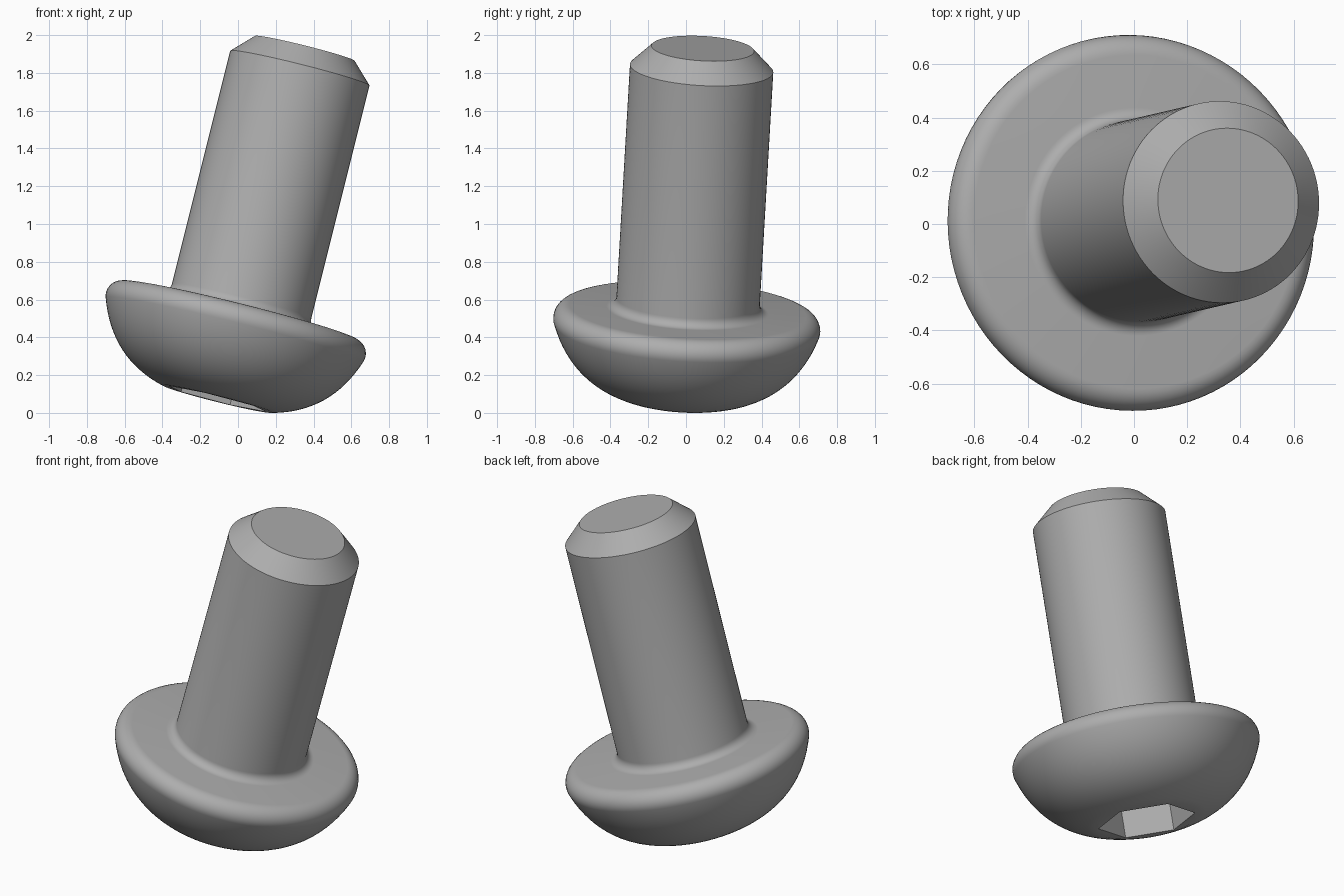
import bpy, bmesh
from math import cos, sin, radians, pi
from mathutils import Vector, Matrix

cube = bpy.data.objects.get("Cube")
if cube:
    bpy.data.objects.remove(cube, do_unlink=True)

SIDES = 96
AXIS = Vector((0.25, 0.058, 1)).normalized()
HEAD_CENTRE = Vector((-0.012, 0.004, 0.47))

steel = bpy.data.materials.new("grey steel")
steel.use_nodes = True
grey = (0.42, 0.42, 0.42, 1)
steel.diffuse_color = grey
steel.node_tree.nodes["Principled BSDF"].inputs["Base Color"].default_value = grey


def arc(r, z, radius, start, end, steps=8):
    """Points of a circular arc in the (radius, height) plane."""
    angles = [radians(start + (end - start) * i / steps) for i in range(steps + 1)]
    return [(r + radius * cos(a), z + radius * sin(a)) for a in angles]


def bezier(a, b, c, steps=16):
    a, b, c = Vector(a), Vector(b), Vector(c)
    ts = [i / steps for i in range(steps + 1)]
    return [tuple(a * (1 - t) ** 2 + b * 2 * t * (1 - t) + c * t * t) for t in ts]


def make_object(name, bm):
    bmesh.ops.recalc_face_normals(bm, faces=bm.faces)
    mesh = bpy.data.meshes.new(name)
    bm.to_mesh(mesh)
    bm.free()
    mesh.materials.append(steel)
    obj = bpy.data.objects.new(name, mesh)
    bpy.context.collection.objects.link(obj)
    return obj


def lathe(name, profile):
    """Closed solid of revolution with flat end caps."""
    bm = bmesh.new()
    rings = [[bm.verts.new((r * cos(2 * pi * i / SIDES), r * sin(2 * pi * i / SIDES), z))
              for i in range(SIDES)] for r, z in profile]
    for low, high in zip(rings, rings[1:]):
        for i in range(SIDES):
            j = (i + 1) % SIDES
            bm.faces.new((low[i], low[j], high[j], high[i]))
    bm.faces.new(rings[0])
    bm.faces.new(rings[-1])
    return make_object(name, bm)


# Domed head, rounded rim, filleted neck, shank and chamfered tip
dome = bezier((0.3, -0.405), (0.6, -0.33), (0.703, -0.027))
rim = arc(0.628, 0, 0.08, -10, 90)
neck = arc(0.43, 0.13, 0.05, 270, 180)
tip = [(0.38, 1.402), (0.272, 1.51)]
screw = lathe("button_head_screw", dome + rim + neck + tip)

# Hexagonal drive socket
bm = bmesh.new()
bmesh.ops.create_cone(bm, cap_ends=True, segments=6, radius1=0.277, radius2=0.277, depth=0.5,
                      matrix=Matrix.Translation((0, 0, -0.4)) @ Matrix.Rotation(radians(15), 4, "Z"))
# Put a corner at 15 degrees whichever way the primitive starts
first = max(bm.verts, key=lambda v: v.co.x)
turn = radians(15) - Vector((first.co.x, first.co.y)).angle_signed(Vector((1, 0)))
bmesh.ops.rotate(bm, verts=bm.verts, cent=(0, 0, 0), matrix=Matrix.Rotation(turn, 3, "Z"))
cutter = make_object("socket_cutter", bm)
cutter.hide_render = True

cut = screw.modifiers.new("socket", "BOOLEAN")
cut.operation = "DIFFERENCE"
cut.solver = "EXACT"
cut.object = cutter
bpy.context.view_layer.objects.active = screw
screw.select_set(True)
cutter.select_set(False)
bpy.ops.object.modifier_apply(modifier=cut.name)
bpy.data.objects.remove(cutter, do_unlink=True)

# Lean the screw over and rest it on the ground
tilt = Vector((0, 0, 1)).rotation_difference(AXIS).to_matrix().to_4x4()
screw.data.transform(Matrix.Translation(HEAD_CENTRE) @ tilt)
lowest = min(v.co.z for v in screw.data.vertices)
screw.data.transform(Matrix.Translation((0, 0, -lowest)))

bpy.ops.object.shade_smooth_by_angle(angle=radians(20))
